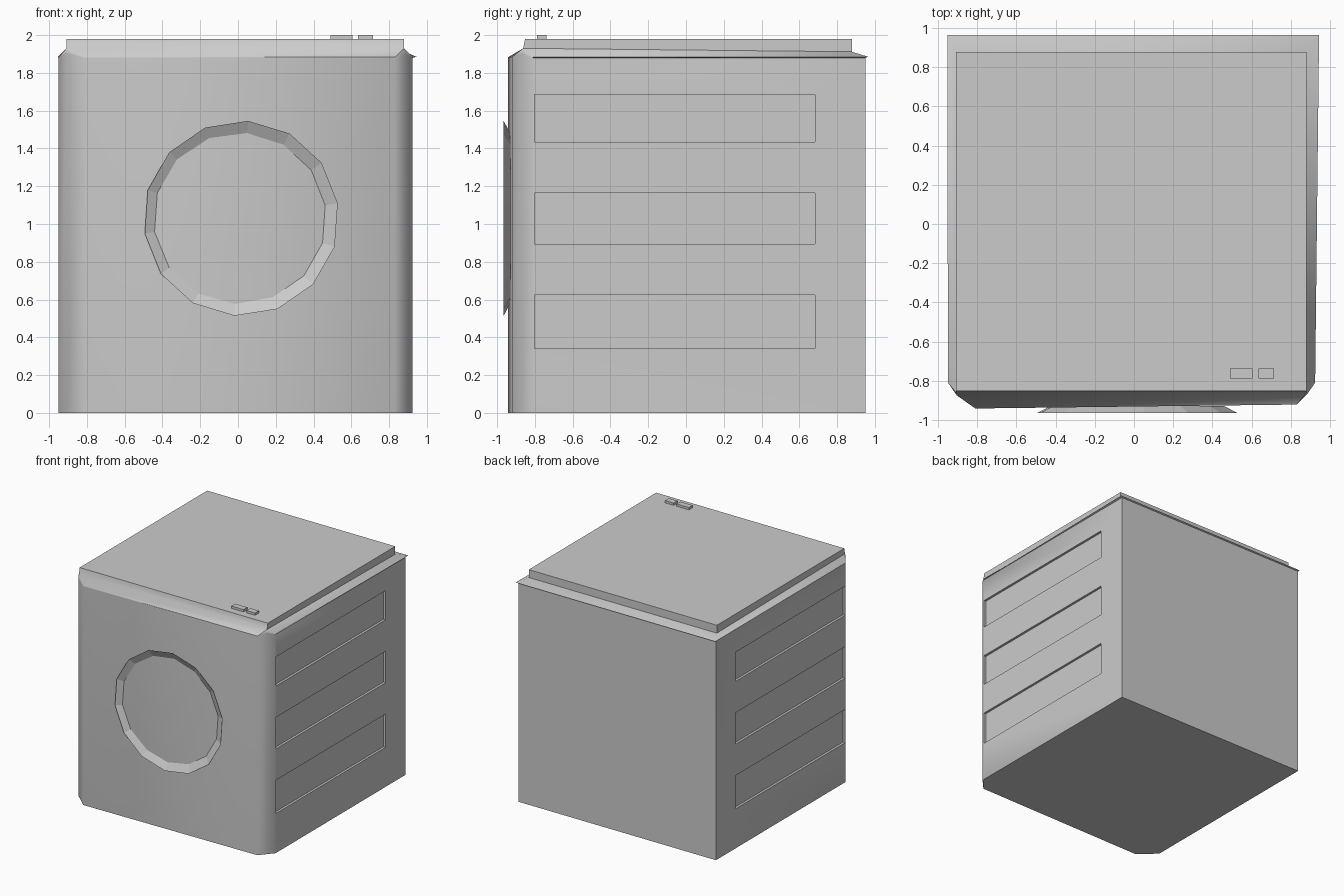
import bpy, bmesh, math

if "Cube" in bpy.data.objects:
    bpy.data.objects.remove(bpy.data.objects["Cube"])


def make_object(name, bm):
    bmesh.ops.remove_doubles(bm, verts=bm.verts, dist=0.0005)
    bmesh.ops.recalc_face_normals(bm, faces=bm.faces)
    mesh = bpy.data.meshes.new(name)
    bm.to_mesh(mesh)
    bm.free()
    ob = bpy.data.objects.new(name, mesh)
    bpy.context.collection.objects.link(ob)
    return ob


def add_box(bm, x0, x1, y0, y1, z0, z1):
    geo = bmesh.ops.create_cube(bm, size=1)
    for v in geo["verts"]:
        v.co = ((x0 + x1) / 2 + v.co.x * (x1 - x0),
                (y0 + y1) / 2 + v.co.y * (y1 - y0),
                (z0 + z1) / 2 + v.co.z * (z1 - z0))


def activate(ob):
    bpy.ops.object.select_all(action='DESELECT')
    ob.select_set(True)
    bpy.context.view_layer.objects.active = ob


# Cabinet outline: two rounded front corners, two square back corners
outline = [(-.95, -.81), (-.905, -.875), (-.81, -.942), (.83, -.922),
           (.885, -.868), (.925, -.81), (.925, .95), (-.95, .95)]
mids = (1, 4)


def body_ring(z, mid_z, back=None):
    pts = [(x, y, mid_z if i in mids else z) for i, (x, y) in enumerate(outline)]
    if back:
        pts[6], pts[7] = back
    return pts


def lid_ring(z, front_z, front_y):
    left, right = (-.908, front_y, front_z), (.88, front_y, front_z)
    return [left] * 3 + [right] * 3 + [(.88, .878, z), (-.908, .878, z)]


# Cabinet with flared ledge and raised lid
rings = [body_ring(0, .03),
         body_ring(1.88, 1.905),
         body_ring(1.883, 1.908, [(.945, .965, 1.885), (-.953, .965, 1.885)]),
         lid_ring(1.912, 1.93, -.862),
         lid_ring(1.98, 1.98, -.852)]
bm = bmesh.new()
loops = [[bm.verts.new(p) for p in ring] for ring in rings]
for low, high in zip(loops, loops[1:]):
    for i in range(8):
        j = (i + 1) % 8
        bm.faces.new((low[i], low[j], high[j], high[i]))
# Underside: flat floor plus the small corner triangles
b = loops[0]
bm.faces.new([b[i] for i in (0, 7, 6, 5, 3, 2)])
bm.faces.new((b[0], b[2], b[1]))
bm.faces.new((b[3], b[5], b[4]))
bm.faces.new(loops[-1])
cabinet = make_object("cabinet", bm)

# Three recessed panels on each side
bm = bmesh.new()
for z0, z1 in ((.34, .625), (.895, 1.165), (1.435, 1.685)):
    add_box(bm, .905, 1.1, -.803, .683, z0, z1)
    add_box(bm, -1.1, -.93, -.803, .683, z0, z1)
cutter = make_object("panel_cutter", bm)
cutter.hide_render = True
mod = cabinet.modifiers.new("panels", 'BOOLEAN')
mod.operation = 'DIFFERENCE'
mod.solver = 'EXACT'
mod.object = cutter
activate(cabinet)
bpy.ops.object.modifier_apply(modifier=mod.name)
bpy.data.objects.remove(cutter)
bpy.ops.object.shade_smooth_by_angle(angle=math.radians(45))

# Flared fourteen-sided door rim
bm = bmesh.new()
n = 14
rim = []
for r, y in ((.45, -.93), (.517, -.965)):
    rim.append([bm.verts.new((.017 + r * math.cos(a), y, 1.03 + r * math.sin(a)))
                for a in (math.radians(86) + k * math.tau / n for k in range(n))])
for k in range(n):
    m = (k + 1) % n
    bm.faces.new((rim[0][k], rim[0][m], rim[1][m], rim[1][k]))
door = make_object("door_rim", bm)

# Buttons on the lid
for name, x0, x1 in (("wide_button", .49, .605), ("narrow_button", .635, .715)):
    bm = bmesh.new()
    add_box(bm, x0, x1, -.79, -.738, 1.975, 2.0)
    make_object(name, bm)
